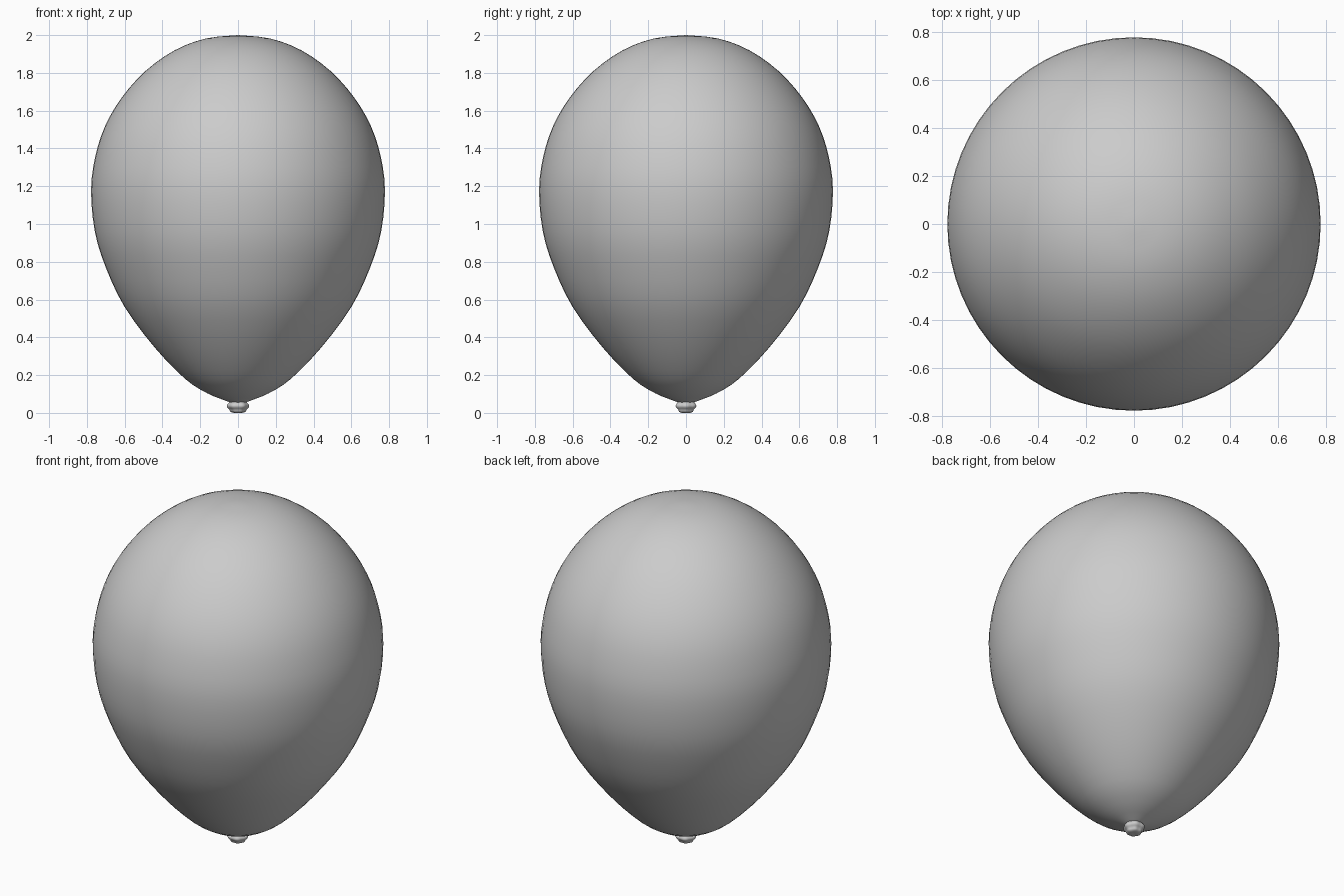
import bpy, bmesh
from math import sin, cos, pi
from mathutils import Vector

if "Cube" in bpy.data.objects:
    bpy.data.objects.remove(bpy.data.objects["Cube"])


def spline(pts, n):
    """Catmull-Rom curve through profile points."""
    out = []
    p = [Vector(q) for q in pts]
    for i in range(len(p) - 1):
        a, b, c = p[max(i - 1, 0)], p[i], p[i + 1]
        d = p[min(i + 2, len(p) - 1)]
        for k in range(n):
            t = k / n
            out.append(0.5 * (2 * b + (c - a) * t + (2 * a - 5 * b + 4 * c - d) * t * t
                              + (3 * b - a - 3 * c + d) * t ** 3))
    return out + [p[-1]]


def lathe(name, prof, seg, ripple=0.0, lobes=6):
    """Revolve (r, z) points about z; end points on the axis become poles."""
    bm = bmesh.new()
    rings = []
    for r, z in prof:
        if r < 1e-4:
            rings.append([bm.verts.new((0, 0, z))] * seg)
            continue
        ring = []
        for i in range(seg):
            a = 2 * pi * i / seg
            s = r * (1 + ripple * cos(lobes * a))
            ring.append(bm.verts.new((s * cos(a), s * sin(a), z)))
        rings.append(ring)
    for lo, hi in zip(rings, rings[1:]):
        for i in range(seg):
            j = (i + 1) % seg
            quad = list(dict.fromkeys((lo[i], lo[j], hi[j], hi[i])))
            if len(quad) > 2:
                bm.faces.new(quad)
    bmesh.ops.recalc_face_normals(bm, faces=bm.faces)
    me = bpy.data.meshes.new(name)
    bm.to_mesh(me)
    bm.free()
    me.shade_smooth()
    ob = bpy.data.objects.new(name, me)
    bpy.context.collection.objects.link(ob)
    return ob


# inflated body, neck to crown
body = [(0.04, 0.055), (0.075, 0.068), (0.165, 0.105), (0.28, 0.18), (0.44, 0.345),
        (0.60, 0.56), (0.70, 0.77), (0.758, 0.96), (0.778, 1.18), (0.755, 1.36),
        (0.703, 1.52), (0.615, 1.67), (0.49, 1.81), (0.335, 1.92), (0.17, 1.982), (0, 2.0)]
lathe("balloon_body", spline(body, 3), 64)

# small gathered knot under the neck
knot = [(0.042, 0.062), (0.047, 0.053), (0.056, 0.042), (0.055, 0.03), (0.043, 0.018),
        (0.038, 0.006), (0.02, 0.0), (0, 0.002)]
lathe("balloon_knot", spline(knot, 2), 36, ripple=0.05)
